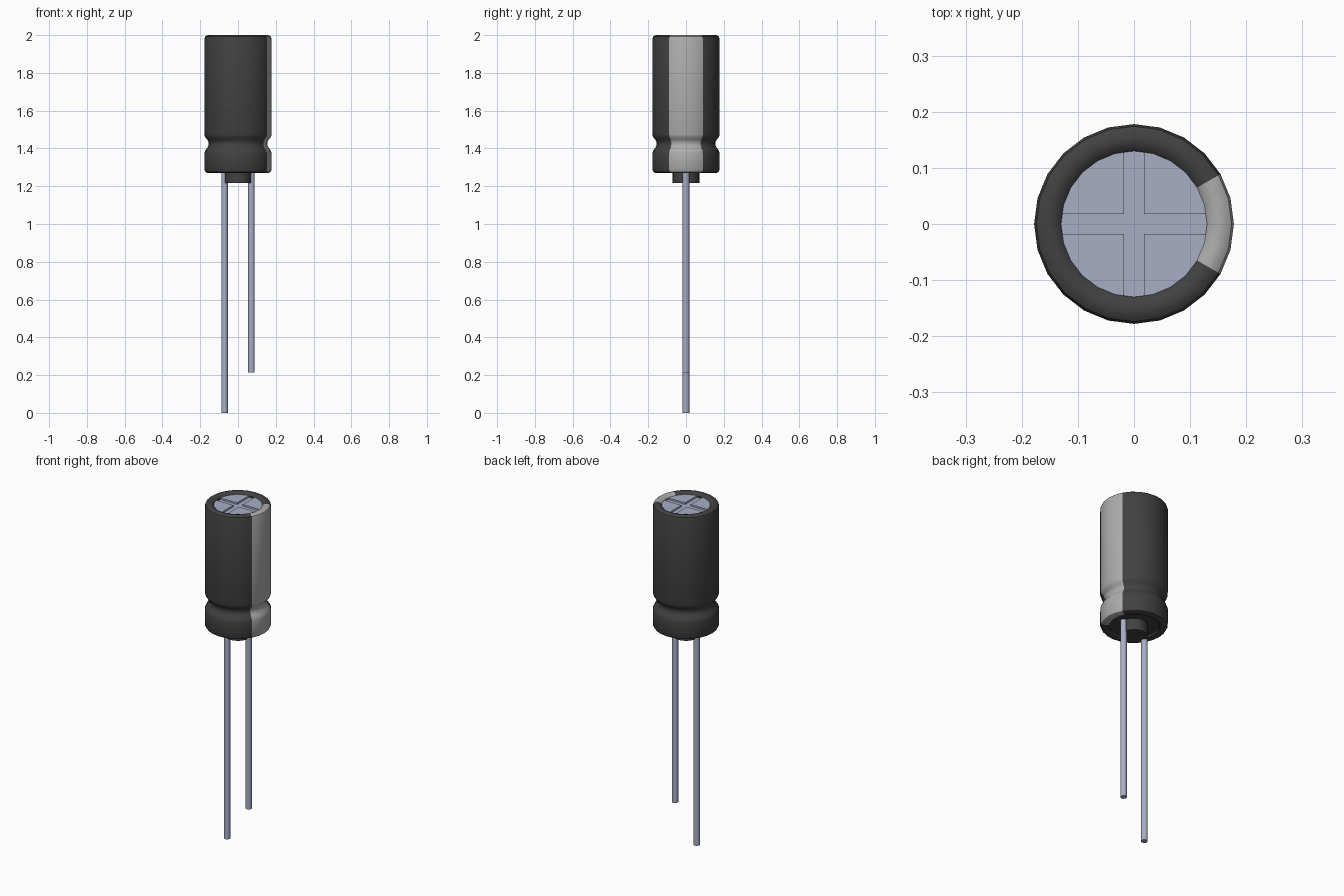
import bpy, bmesh, math

cube = bpy.data.objects.get("Cube")
if cube:
    bpy.data.objects.remove(cube, do_unlink=True)


def material(name, rgb, rough=0.5):
    m = bpy.data.materials.new(name)
    m.use_nodes = True
    m.diffuse_color = (*rgb, 1)
    bsdf = m.node_tree.nodes["Principled BSDF"]
    bsdf.inputs["Base Color"].default_value = (*rgb, 1)
    bsdf.inputs["Roughness"].default_value = rough
    return m


BLACK = material("black sleeve", (0.053, 0.053, 0.053))
SILVER = material("pale grey stripe", (0.42, 0.42, 0.42))
METAL = material("bluish metal", (0.39, 0.42, 0.56))
RUBBER = material("dark rubber", (0.053, 0.053, 0.053))


def finish(name, bm, mats, angle=35):
    bmesh.ops.recalc_face_normals(bm, faces=bm.faces)
    mesh = bpy.data.meshes.new(name)
    bm.to_mesh(mesh)
    bm.free()
    for m in mats:
        mesh.materials.append(m)
    ob = bpy.data.objects.new(name, mesh)
    bpy.context.collection.objects.link(ob)
    bpy.ops.object.select_all(action='DESELECT')
    ob.select_set(True)
    bpy.context.view_layer.objects.active = ob
    bpy.ops.object.shade_smooth_by_angle(angle=math.radians(angle))
    return ob


def lathe(name, profile, mats, segs=24, closed=False, rule=None, x=0):
    """Revolve (radius, z) points; open profiles get end caps."""
    bm = bmesh.new()
    rings = [[bm.verts.new((x + r * math.cos(2 * math.pi * i / segs),
                            r * math.sin(2 * math.pi * i / segs), z))
              for i in range(segs)] for r, z in profile]
    pairs = list(zip(rings, rings[1:]))
    if closed:
        pairs.append((rings[-1], rings[0]))
    for a, b in pairs:
        for i in range(segs):
            j = (i + 1) % segs
            f = bm.faces.new((a[i], a[j], b[j], b[i]))
            if rule:
                f.material_index = rule(f.calc_center_median())
    if not closed:
        bm.faces.new(rings[0])
        bm.faces.new(rings[-1])
    return finish(name, bm, mats)


# Sleeve: rounded ends, a crimped groove, and the stripe on the +x side
def stripe(c):
    return int(abs(math.atan2(c.y, c.x)) < math.radians(30))


lathe("sleeve", [
    (0.132, 1.30), (0.132, 1.274), (0.142, 1.27), (0.160, 1.27), (0.172, 1.275),
    (0.178, 1.287), (0.178, 1.375), (0.174, 1.388), (0.163, 1.403), (0.157, 1.415),
    (0.155, 1.425), (0.157, 1.436), (0.163, 1.448), (0.174, 1.460), (0.178, 1.474),
    (0.178, 1.980), (0.174, 1.992), (0.164, 1.999), (0.150, 2.0), (0.138, 1.996),
    (0.130, 1.988), (0.130, 1.965)],
    [BLACK, SILVER], closed=True, rule=stripe)

# Metal top: four raised quadrants separated by a cross-shaped vent groove
R, G, TOP, FLOOR = 0.132, 0.018, 1.988, 1.978
lathe("top_disc", [(R, 1.955), (R, FLOOR)], [METAL], segs=48)
bm = bmesh.new()
a0 = math.asin(G / R)
for q in range(4):
    c, s = round(math.cos(q * math.pi / 2)), round(math.sin(q * math.pi / 2))
    pts = [(G, G)]
    for k in range(13):
        a = a0 + (math.pi / 2 - 2 * a0) * k / 12
        pts.append((R * math.cos(a), R * math.sin(a)))
    pts = [(px * c - py * s, px * s + py * c) for px, py in pts]
    low = [bm.verts.new((px, py, FLOOR - 0.002)) for px, py in pts]
    high = [bm.verts.new((px, py, TOP)) for px, py in pts]
    bm.faces.new(low)
    bm.faces.new(high)
    for i in range(len(pts)):
        j = (i + 1) % len(pts)
        bm.faces.new((low[i], low[j], high[j], high[i]))
finish("top_quadrants", bm, [METAL])

# Rubber seal and its central standoff
lathe("rubber_seal", [(0.134, 1.285), (0.134, 1.33)], [RUBBER])
lathe("rubber_standoff", [(0.071, 1.217), (0.071, 1.30)], [RUBBER])

# Leads: the negative one, under the stripe, is shorter
for name, x, z in (("long_lead", -0.071, 0.0), ("short_lead", 0.071, 0.215)):
    lathe(name, [(0.0175, z), (0.0175, 1.30)], [METAL], segs=16, x=x)
